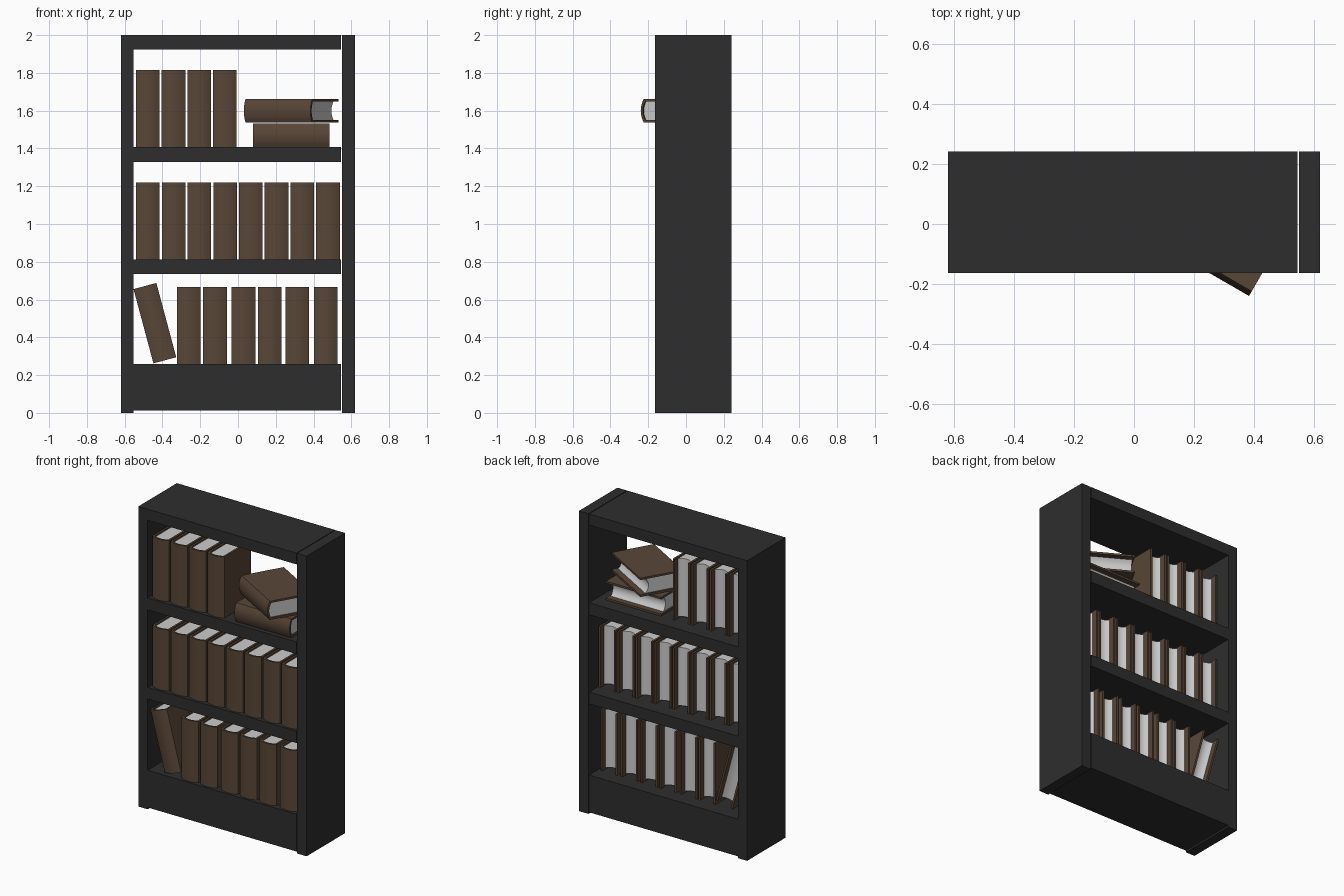
import bpy, bmesh
from math import radians
from mathutils import Matrix

if "Cube" in bpy.data.objects:
    bpy.data.objects.remove(bpy.data.objects["Cube"])

FRONT, BACK = -0.163, 0.242


def material(name, rgb):
    m = bpy.data.materials.new(name)
    m.diffuse_color = (*rgb, 1)
    m.use_nodes = True
    m.node_tree.nodes["Principled BSDF"].inputs["Base Color"].default_value = m.diffuse_color
    return m


black = material("black_wood", (0.027, 0.027, 0.027))
brown = material("brown_leather", (0.098, 0.061, 0.038))
paper = material("paper", (0.75, 0.75, 0.75))


def prism(bm, profile, z0, z1, mat=0):
    """Extrude an XY profile from z0 to z1."""
    face = bm.faces.new([bm.verts.new((x, y, z0)) for x, y in profile])
    ext = bmesh.ops.extrude_face_region(bm, geom=[face], use_keep_orig=True)["geom"]
    verts = [g for g in ext if isinstance(g, bmesh.types.BMVert)]
    bmesh.ops.translate(bm, verts=verts, vec=(0, 0, z1 - z0))
    for f in {f for v in verts for f in v.link_faces} | {face}:
        f.material_index = mat


def finish(bm, name, mats):
    bmesh.ops.recalc_face_normals(bm, faces=bm.faces)
    mesh = bpy.data.meshes.new(name)
    bm.to_mesh(mesh)
    bm.free()
    for m in mats:
        mesh.materials.append(m)
    return mesh


def place(mesh, name, loc=(0, 0, 0), rot=(0, 0, 0)):
    ob = bpy.data.objects.new(name, mesh)
    ob.location = loc
    ob.rotation_euler = [radians(a) for a in rot]
    bpy.context.collection.objects.link(ob)
    return ob


def board(name, profile):
    """XZ profile extruded through the depth of the case."""
    bm = bmesh.new()
    prism(bm, profile, -BACK, -FRONT)
    bmesh.ops.rotate(bm, verts=bm.verts, matrix=Matrix.Rotation(radians(90), 3, "X"))
    place(finish(bm, name, [black]), name)


# Case: left side, top, shelves and plinth as one comb-shaped profile
L, I, R = -0.62, -0.552, 0.545
comb = [(L, 0), (I, 0)]
for low, high in [(0.012, 0.26), (0.735, 0.813), (1.328, 1.408)]:
    comb += [(I, low), (R, low), (R, high), (I, high)]
comb += [(I, 1.925), (R, 1.925), (R, 2), (L, 2)]
board("case_with_shelves", comb)

# Separate right side panel
board("right_side", [(0.55, 0), (0.62, 0), (0.62, 2), (0.55, 2)])

# One book mesh: spine towards -y, length along z
W, D, H, T = 0.0625, 0.15, 0.2035, 0.013


def arc(half, y, bulge, n=8):
    ks = [2 * i / n - 1 for i in range(n + 1)]
    return [(half * k, y + bulge * k * k) for k in ks]


w = W - T
bm = bmesh.new()
cover = arc(W, -D, 0.018) + [(W, D), (w, D)]
cover += arc(w, -D + T, 0.014)[::-1] + [(-w, D), (-W, D)]
prism(bm, cover, -H, H, 0)
pages = arc(w, -D + T, 0.014) + arc(w, 0.09, 0.022)[::-1]
prism(bm, pages, -H + 0.01, H - 0.01, 1)
book = finish(bm, "book", [brown, paper])
book.shade_smooth()
book.set_sharp_from_angle(angle=radians(30))

# Upright rows
rows = {
    "top": (1.408, [-0.477 + 0.1355 * i for i in range(4)]),
    "middle": (0.813, [-0.477 + 0.1362 * i for i in range(8)]),
    "bottom": (0.26, [-0.26, -0.122, 0.029, 0.169, 0.314, 0.464]),
}
for row, (z, xs) in rows.items():
    for i, x in enumerate(xs):
        place(book, f"{row}_row_book_{i + 1}", (x, 0, z + H))

# Leaning book and the two lying books
place(book, "leaning_book", (-0.44, 0, 0.475), (0, -15, 0))
place(book, "lower_lying_book", (0.282, 0, 1.408 + W), (0, 90, 0))
place(book, "upper_lying_book", (0.282, -0.008, 1.537 + W), (0, 90, -30))
